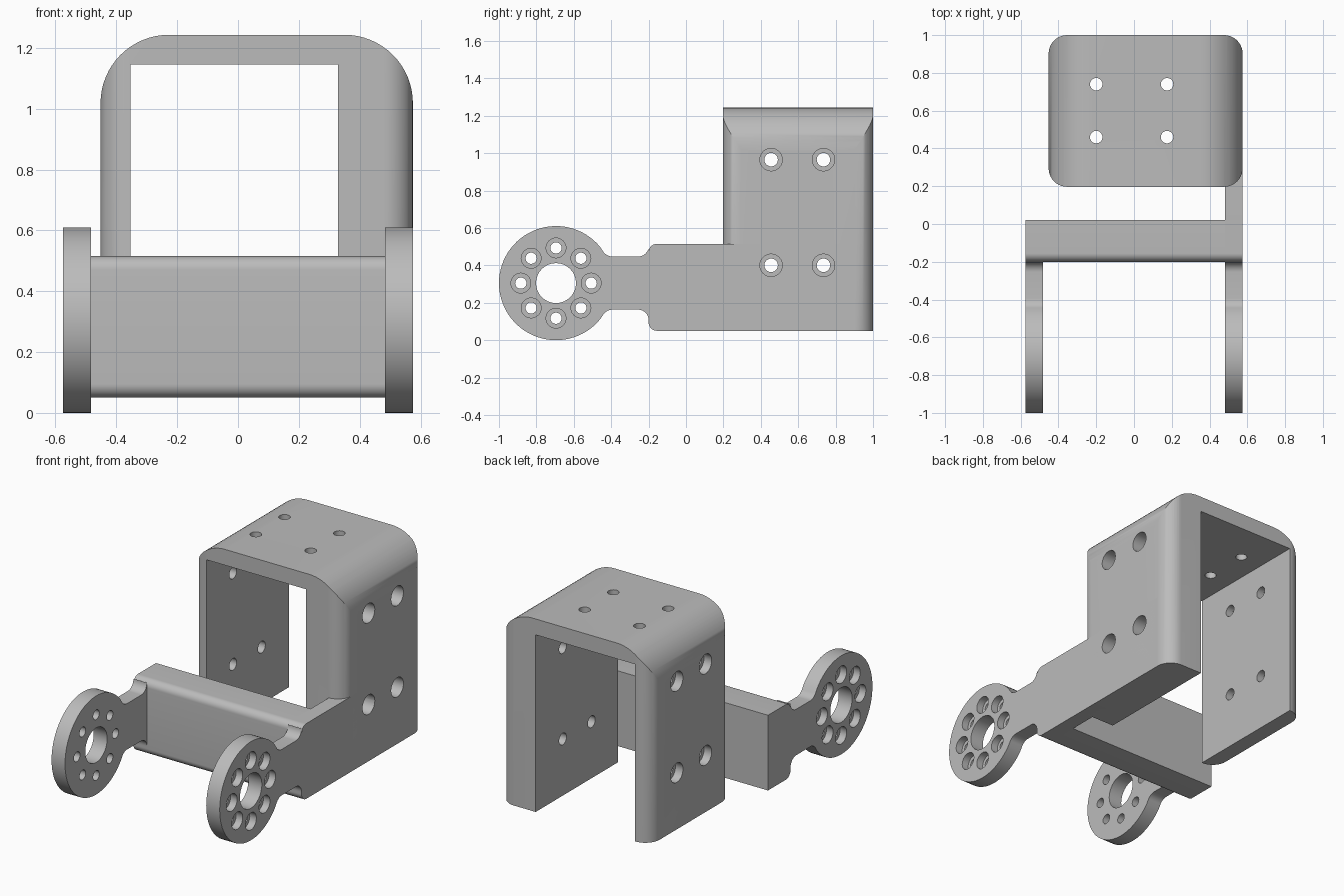
import bpy, bmesh, math
from mathutils import Vector

cube = bpy.data.objects.get("Cube")
if cube:
    bpy.data.objects.remove(cube, do_unlink=True)

grey = bpy.data.materials.new("plain grey")
grey.use_nodes = True
grey.diffuse_color = (0.5, 0.5, 0.5, 1)
grey.node_tree.nodes["Principled BSDF"].inputs["Base Color"].default_value = (0.5, 0.5, 0.5, 1)


def rounded(corners, steps=10):
    """Outline from (a, b, radius) corners, with an arc at each corner that has a radius."""
    out = []
    for i, (a, b, r) in enumerate(corners):
        p = Vector((a, b))
        if not r:
            out.append(p)
            continue
        d1 = (Vector(corners[i - 1][:2]) - p).normalized()
        d2 = (Vector(corners[(i + 1) % len(corners)][:2]) - p).normalized()
        half = d1.angle(d2) / 2
        centre = p + (d1 + d2).normalized() * r / math.sin(half)
        start = (p + d1 * r / math.tan(half) - centre).normalized()
        end = (p + d2 * r / math.tan(half) - centre).normalized()
        out += [centre + start.slerp(end, k / steps) * r for k in range(steps + 1)]
    return out


def circle(a, b, r, n=32):
    return [Vector((a + r * math.cos(math.tau * k / n), b + r * math.sin(math.tau * k / n)))
            for k in range(n)]


def prisms(name, outlines, axis, lo, hi):
    """One object made of outlines extruded along an axis."""
    place = {"X": lambda p, d: (d, p.x, p.y),
             "Y": lambda p, d: (p.x, d, p.y),
             "Z": lambda p, d: (p.x, p.y, d)}[axis]
    bm = bmesh.new()
    for outline in outlines:
        low = [bm.verts.new(place(p, lo)) for p in outline]
        high = [bm.verts.new(place(p, hi)) for p in outline]
        bm.faces.new(low)
        bm.faces.new(high)
        for i in range(len(low)):
            bm.faces.new((low[i - 1], low[i], high[i], high[i - 1]))
    bmesh.ops.recalc_face_normals(bm, faces=bm.faces)
    mesh = bpy.data.meshes.new(name)
    bm.to_mesh(mesh)
    bm.free()
    mesh.materials.append(grey)
    ob = bpy.data.objects.new(name, mesh)
    bpy.context.collection.objects.link(ob)
    return ob


def select(ob):
    bpy.ops.object.select_all(action="DESELECT")
    bpy.context.view_layer.objects.active = ob
    ob.select_set(True)


def combine(ob, tool, operation="DIFFERENCE"):
    mod = ob.modifiers.new("cut", "BOOLEAN")
    mod.operation, mod.solver, mod.object = operation, "EXACT", tool
    select(ob)
    bpy.ops.object.modifier_apply(modifier=mod.name)
    bpy.data.objects.remove(tool, do_unlink=True)


HUB_Y, HUB_Z, HUB_R = -0.695, 0.305, 0.305
BOTTOM, TOP = 0.05, 0.515
FRONT, BACK = -0.2, 0.02
OUTER, INNER = 0.575, 0.483


def arm_outline(end):
    """Hub disc, narrow neck and wide plate."""
    neck = 0.142
    join = math.asin(neck / HUB_R)
    neck_y = HUB_Y + HUB_R * math.cos(join)
    start = join + 0.2
    sweep = math.tau - 2 * start
    disc = [(HUB_Y + HUB_R * math.cos(start + sweep * k / 60),
             HUB_Z + HUB_R * math.sin(start + sweep * k / 60), 0) for k in range(61)]
    lower, upper = HUB_Z - neck, HUB_Z + neck
    return rounded(disc + [
        (neck_y, lower, 0.06), (FRONT, lower, 0.055), (FRONT, BOTTOM, 0.045),
        (end, BOTTOM, 0), (end, TOP, 0),
        (FRONT, TOP, 0.045), (FRONT, upper, 0.055), (neck_y, upper, 0.06)])


wall_holes = [(y, z) for y in (0.455, 0.735) for z in (0.4, 0.965)]
ring = [(HUB_Y + 0.188 * math.cos(k * math.tau / 8), HUB_Z + 0.188 * math.sin(k * math.tau / 8))
        for k in range(8)]


def drill(ob, centres, r, axis, lo, hi):
    combine(ob, prisms("cutter", [circle(a, b, r) for a, b in centres], axis, lo, hi))


# Arms: the left one runs on along the bracket, the right one stops at the crossbar
left_arm = prisms("left_arm", [arm_outline(0.9)], "X", INNER, OUTER)
right_arm = prisms("right_arm", [arm_outline(BACK)], "X", -OUTER, -INNER)
for arm, side in ((left_arm, 1), (right_arm, -1)):
    drill(arm, [(HUB_Y, HUB_Z)], 0.107, "X", -1, 1)
    drill(arm, ring, 0.03, "X", -1, 1)
    drill(arm, ring, 0.053, "X", side * 0.53, side)

# Crossbar between the arms
crossbar = prisms("crossbar", [rounded([
    (FRONT, BOTTOM, 0.045), (BACK, BOTTOM, 0), (BACK, TOP, 0), (FRONT, TOP, 0.045)])],
    "X", -INNER, INNER)

# Arched bracket, rounded over the top and at its upright edges
bracket = prisms("bracket", [rounded([
    (-0.452, BOTTOM, 0), (-0.452, 1.243, 0.225), (OUTER, 1.243, 0.225), (OUTER, BOTTOM, 0),
    (0.328, BOTTOM, 0), (0.328, 1.145, 0), (-0.353, 1.145, 0), (-0.353, BOTTOM, 0)], 16)],
    "Y", 0.197, 1)
combine(bracket, prisms("cutter", [rounded([
    (-0.452, 0.197, 0.098), (OUTER, 0.197, 0.098), (OUTER, 1, 0.098), (-0.452, 1, 0.098)])],
    "Z", -1, 2), "INTERSECT")
drill(bracket, [(x, y) for x in (-0.2, 0.175) for y in (0.46, 0.74)], 0.033, "Z", 1.05, 2)

# Screw holes through both walls, wider on the outside
for ob in (bracket, left_arm):
    drill(ob, wall_holes, 0.036, "X", -1, 1)
    drill(ob, wall_holes, 0.06, "X", 0.43, 1)
drill(bracket, wall_holes, 0.06, "X", -1, -0.4)

for ob in (left_arm, right_arm, crossbar, bracket):
    select(ob)
    bpy.ops.object.shade_smooth_by_angle(angle=math.radians(30))
